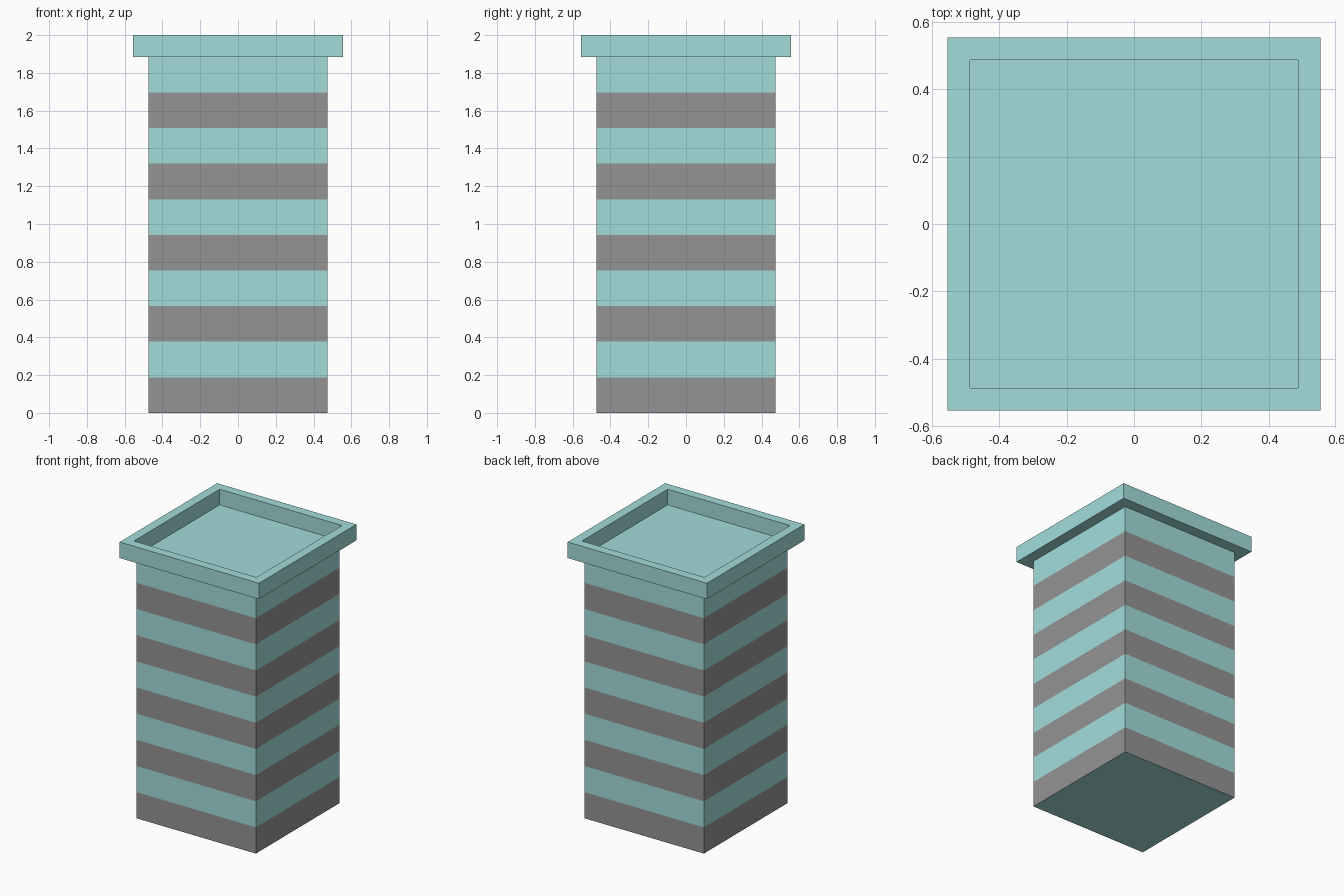
import bpy, bmesh

if "Cube" in bpy.data.objects:
    bpy.data.objects.remove(bpy.data.objects["Cube"])

BODY, CAP, RECESS = 0.475, 0.555, 0.488   # half widths
NECK, TOP, BANDS = 1.885, 2.0, 10


def material(name, rgb):
    m = bpy.data.materials.new(name)
    m.diffuse_color = (*rgb, 1)
    m.use_nodes = True
    m.node_tree.nodes["Principled BSDF"].inputs["Base Color"].default_value = m.diffuse_color
    return m


teal = material("pale_teal", (0.36, 0.72, 0.71))
grey = material("mid_grey", (0.296, 0.296, 0.296))


def square_loft(name, rings, materials, band_index, close_end):
    """Skin a stack of squares (half width, z), capping the start and optionally the end."""
    bm = bmesh.new()
    loops = [[bm.verts.new((sx * h, sy * h, z))
              for sx, sy in ((-1, -1), (1, -1), (1, 1), (-1, 1))] for h, z in rings]
    bm.faces.new(loops[0][::-1])
    for i, (a, b) in enumerate(zip(loops, loops[1:])):
        for k in range(4):
            n = (k + 1) % 4
            f = bm.faces.new((a[k], a[n], b[n], b[k]))
            f.material_index = band_index(i)
    if close_end:
        bm.faces.new(loops[-1])
    bmesh.ops.recalc_face_normals(bm, faces=bm.faces)
    mesh = bpy.data.meshes.new(name)
    bm.to_mesh(mesh)
    bm.free()
    for m in materials:
        mesh.materials.append(m)
    obj = bpy.data.objects.new(name, mesh)
    bpy.context.collection.objects.link(obj)
    return obj


# Striped column: alternating grey and teal bands, grey at the bottom
square_loft("striped_column",
            [(BODY, NECK * i / BANDS) for i in range(BANDS + 1)],
            [teal, grey], lambda i: 1 - i % 2, False)

# Overhanging cap with a square recess sunk into its top
square_loft("recessed_cap",
            [(CAP, NECK), (CAP, TOP), (RECESS, TOP), (RECESS, NECK + 0.002)],
            [teal], lambda i: 0, True)
